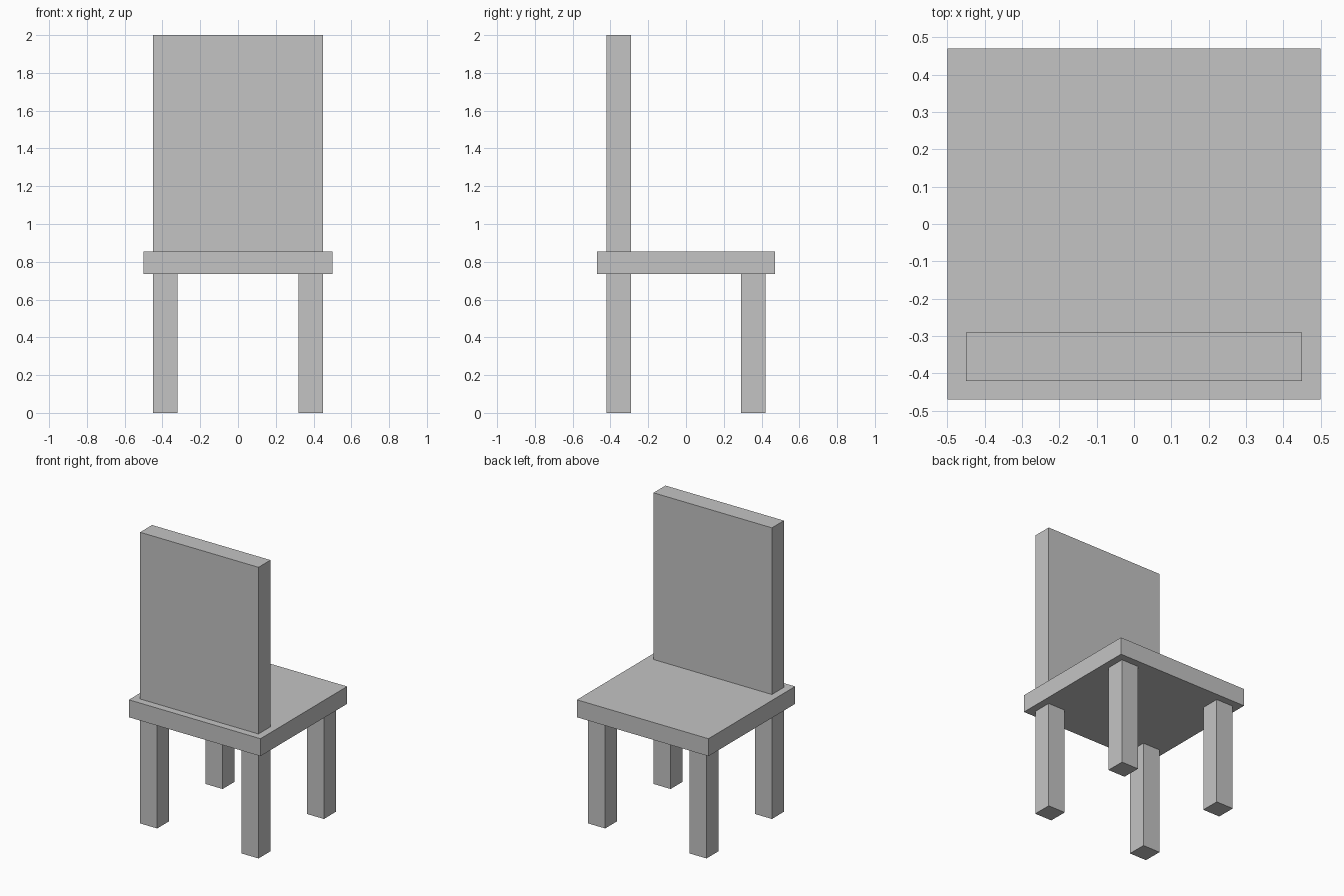
import bpy
from mathutils import Vector

cube = bpy.data.objects.get("Cube")
if cube:
    bpy.data.objects.remove(cube, do_unlink=True)

# Single light grey finish
grey = bpy.data.materials.new("light grey")
grey.use_nodes = True
colour = (0.55, 0.55, 0.55, 1)
grey.diffuse_color = colour
grey.node_tree.nodes["Principled BSDF"].inputs["Base Color"].default_value = colour


def box(name, low, high):
    """Box between two opposite corners."""
    low, high = Vector(low), Vector(high)
    bpy.ops.mesh.primitive_cube_add(size=1, location=(low + high) / 2)
    obj = bpy.context.object
    obj.name = name
    size = high - low
    for v in obj.data.vertices:
        v.co *= size
    obj.data.materials.append(grey)
    return obj


SEAT_BOTTOM, SEAT_TOP = 0.735, 0.855
HALF_WIDTH, HALF_DEPTH = 0.45, 0.42   # outer faces of legs and backrest
THICK = 0.13                          # leg and backrest thickness

# Seat slab overhanging the legs
box("seat", (-0.5, -0.47, SEAT_BOTTOM), (0.5, 0.47, SEAT_TOP))

# Solid backrest panel, standing on the seat along the -y edge
box("backrest", (-HALF_WIDTH, -HALF_DEPTH, SEAT_TOP),
    (HALF_WIDTH, -HALF_DEPTH + THICK, 2))

# Four square legs
for side, sx in (("left", 1), ("right", -1)):
    for end, sy in (("front", -1), ("back", 1)):
        x = sx * (HALF_WIDTH - THICK / 2)
        y = sy * (HALF_DEPTH - THICK / 2)
        h = THICK / 2
        box(f"{end}_{side}_leg", (x - h, y - h, 0), (x + h, y + h, SEAT_BOTTOM))
